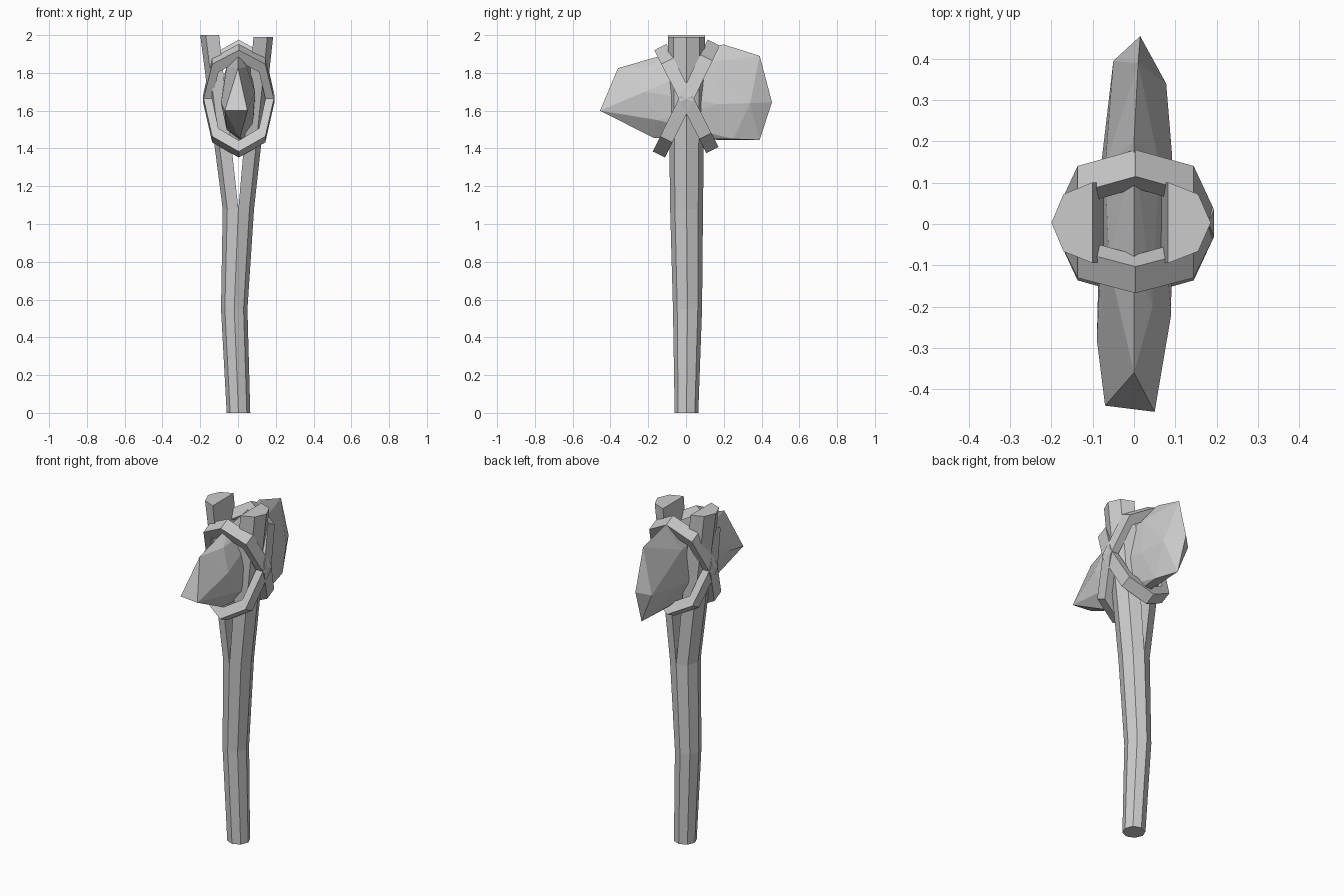
import bpy, bmesh
from math import sin, cos, pi, atan2
from mathutils import Vector, Matrix

if "Cube" in bpy.data.objects:
    bpy.data.objects.remove(bpy.data.objects["Cube"])


def finish(bm, name):
    bmesh.ops.recalc_face_normals(bm, faces=bm.faces)
    mesh = bpy.data.meshes.new(name)
    bm.to_mesh(mesh)
    bm.free()
    obj = bpy.data.objects.new(name, mesh)
    bpy.context.collection.objects.link(obj)
    return obj


def arc(bm, cx, cy, z, rx, ry, ks):
    # corners of an octagon, k counted in 45 degree steps
    return [bm.verts.new((cx + rx * cos(k * pi / 4), cy + ry * sin(k * pi / 4), z)) for k in ks]


# Forked octagonal handle: shaft rings, then two half-octagon prongs
def make_handle():
    bm = bmesh.new()
    stations = [(0.0025, 0.0025, 0, 0.0625, 0.0625),
                (-0.02, 0.008, 0.55, 0.07, 0.077),
                (0.002, 0.003, 1.08, 0.083, 0.087)]
    rings = [arc(bm, *s, range(8)) for s in stations]
    bm.faces.new(rings[0])
    for a, b in zip(rings, rings[1:]):
        for i in range(8):
            j = (i + 1) % 8
            bm.faces.new((a[i], a[j], b[j], b[i]))
    # each prong: inner x, top z, depth, first octagon corner
    for cx, z, rx, start in [(-0.1, 2.0, 0.1, 2), (0.082, 1.99, 0.104, 6)]:
        ks = range(start, start + 5)
        low = [rings[2][k % 8] for k in ks]
        top = arc(bm, cx, 0.003, z, rx, 0.098, ks)
        for i in range(5):
            j = (i + 1) % 5
            bm.faces.new((low[i], low[j], top[j], top[i]))
        bm.faces.new(top)
    finish(bm, "forked_handle")


# Flat binding: octagonal loop with a rectangular section, tilted about x
def make_binding(name, half_len, tilt):
    bm = bmesh.new()
    w = 0.036
    shape = [(0, 1), (0.74, 0.73), (1, 0), (0.74, -0.73),
             (0, -1), (-0.74, -0.73), (-1, 0), (-0.74, 0.73)]
    loops = []
    for sx, sz in shape:
        ox, oz = 0.19 * sx, half_len * sz
        ix, iz = 0.145 * sx, (half_len - 0.065) * sz
        loops.append([bm.verts.new(p) for p in
                      ((ox, -w, oz), (ox, w, oz), (ix, w, iz), (ix, -w, iz))])
    for n in range(8):
        a, b = loops[n], loops[(n + 1) % 8]
        for i in range(4):
            j = (i + 1) % 4
            bm.faces.new((a[i], a[j], b[j], b[i]))
    m = Matrix.Translation((0.004, 0.002, 1.664)) @ Matrix.Rotation(tilt, 4, 'X')
    bmesh.ops.transform(bm, matrix=m, verts=bm.verts)
    finish(bm, name)


# Chipped stone head: convex hull of a few corners
def make_stone():
    pts = [(-.07, -.44, 1.6), (.05, -.455, 1.6), (0, -.36, 1.825), (.09, -.22, 1.7),
           (-.09, -.28, 1.64), (.045, -.2, 1.83), (.01, -.17, 1.455), (0, -.1, 1.9),
           (.08, -.15, 1.55), (-.06, -.15, 1.5), (-.06, -.1, 1.83),
           (0, .2, 1.95), (.01, .39, 1.89), (.015, .455, 1.645), (.02, .39, 1.445),
           (.01, .2, 1.445), (.078, .34, 1.64), (.092, .17, 1.635), (.06, .25, 1.45),
           (-.05, .395, 1.62), (-.08, .14, 1.6), (-.07, .14, 1.8), (.06, .15, 1.86)]
    bm = bmesh.new()
    for p in pts:
        bm.verts.new(p)
    bmesh.ops.convex_hull(bm, input=bm.verts)
    bmesh.ops.delete(bm, geom=[v for v in bm.verts if not v.link_faces], context='VERTS')
    finish(bm, "stone_head")


make_handle()
make_stone()
make_binding("binding_front_low", 0.33, -atan2(55, 112))
make_binding("binding_back_low", 0.305, atan2(52, 103))
